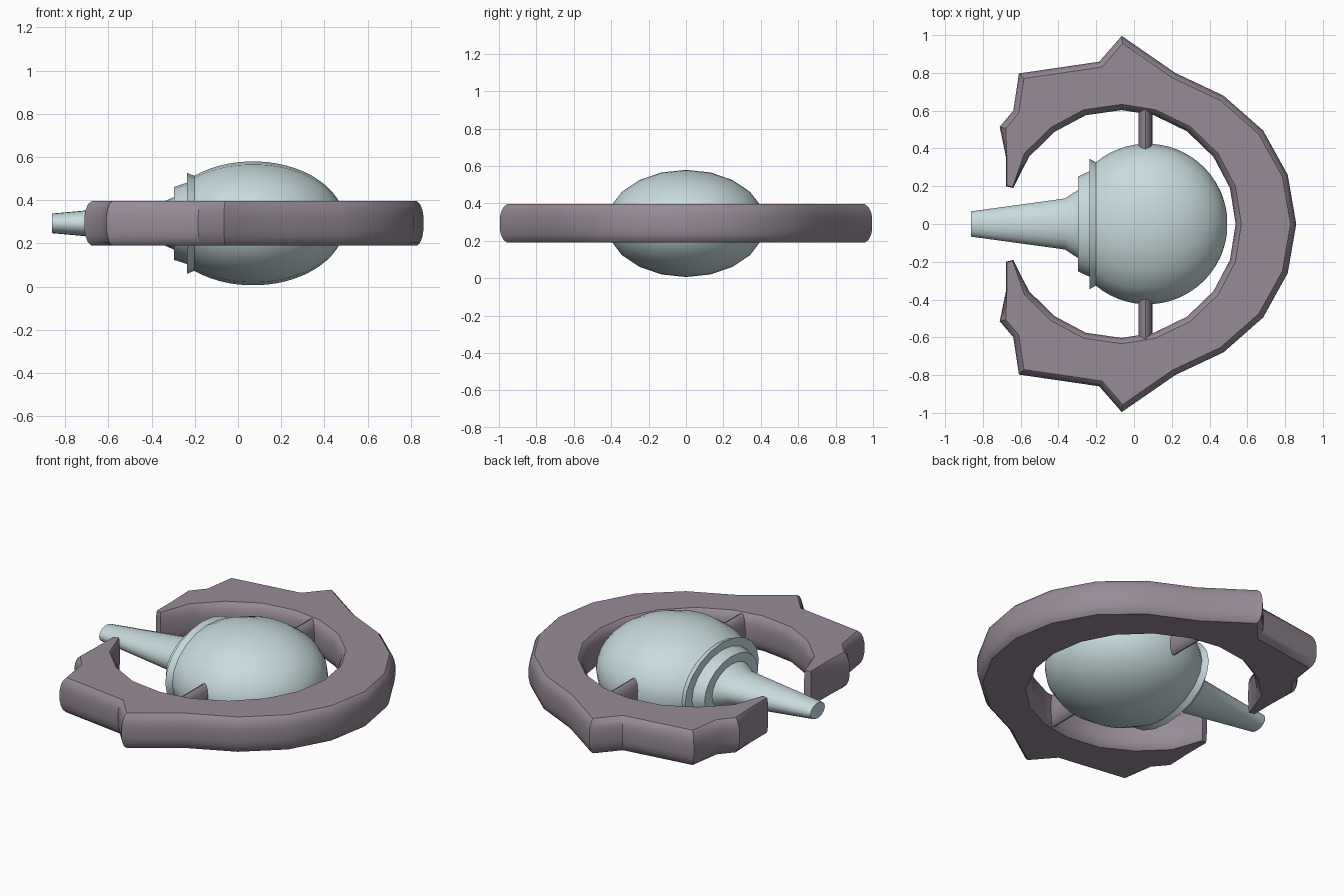
import bpy, bmesh, math
from mathutils import Vector

if "Cube" in bpy.data.objects:
    bpy.data.objects.remove(bpy.data.objects["Cube"])

ZC = 0.293


def material(name, color):
    m = bpy.data.materials.new(name)
    m.diffuse_color = (*color, 1)
    m.use_nodes = True
    m.node_tree.nodes["Principled BSDF"].inputs["Base Color"].default_value = m.diffuse_color
    return m


RING = material("mauve", (0.31, 0.26, 0.31))
BODY = material("pale_teal", (0.58, 0.71, 0.73))


def make(name, verts, faces, mat, angle):
    me = bpy.data.meshes.new(name)
    me.from_pydata(verts, [], faces)
    bm = bmesh.new()
    bm.from_mesh(me)
    bmesh.ops.recalc_face_normals(bm, faces=bm.faces)
    bm.to_mesh(me)
    bm.free()
    ob = bpy.data.objects.new(name, me)
    bpy.context.collection.objects.link(ob)
    me.materials.append(mat)
    bpy.ops.object.select_all(action='DESELECT')
    ob.select_set(True)
    bpy.context.view_layer.objects.active = ob
    bpy.ops.object.shade_smooth_by_angle(angle=math.radians(angle))
    return ob


def loft(name, rings, mat, angle=35):
    n = len(rings[0])
    verts = [v for r in rings for v in r]
    faces = [(i * n + j, i * n + (j + 1) % n, (i + 1) * n + (j + 1) % n, (i + 1) * n + j)
             for i in range(len(rings) - 1) for j in range(n)]
    faces += [tuple(range(n)), tuple(range(len(verts) - n, len(verts)))]
    return make(name, verts, faces, mat, angle)


# Open spiked ring: half outline (mirrored over y), outer edge then inner edge
half = [(0.86, 0), (0.815, 0.26), (0.685, 0.495), (0.475, 0.68), (0.22, 0.80),
        (-0.065, 0.997), (-0.185, 0.86), (-0.61, 0.798), (-0.64, 0.60), (-0.712, 0.515),
        (-0.678, 0.355), (-0.678, 0.20), (-0.64, 0.19), (-0.555, 0.355), (-0.42, 0.487),
        (-0.255, 0.575), (-0.065, 0.602), (0.105, 0.575), (0.28, 0.49), (0.42, 0.355),
        (0.507, 0.19), (0.537, 0)]
tips = {(-0.678, 0.20), (-0.64, 0.19), (-0.678, 0.355)}
outline = [Vector(p) for p in half] + [Vector((x, -y)) for x, y in half[-2:0:-1]]
weights = [0.15 if p in tips else 1 for p in half + half[-2:0:-1]]


def inset(d):
    out = []
    n = len(outline)
    for i, p in enumerate(outline):
        a = (p - outline[i - 1]).normalized()
        b = (outline[(i + 1) % n] - p).normalized()
        na, nb = Vector((-a.y, a.x)), Vector((-b.y, b.x))
        m = (na + nb) / max(1 + na.dot(nb), 0.5)
        out.append(p + m * d * weights[i])
    return out


layers = [(-1, 0.031), (-0.85, 0.016), (-0.6, 0.006), (-0.3, 0.001),
          (0.3, 0.001), (0.6, 0.006), (0.85, 0.016), (1, 0.031)]
loft("spiked_ring", [[(p.x, p.y, ZC + 0.103 * t) for p in inset(d)] for t, d in layers],
     RING, 32)

# Flattened pod with stepped collar and tapering nozzle, turned around the x axis
SIDES = 20
FLAT = 0.675
a0, steps = math.radians(136), 22
profile = [(0.07 + 0.425 * math.cos(a0 * i / steps), 0.425 * math.sin(a0 * i / steps))
           for i in range(1, steps)]
profile += [(-0.235, 0.345), (-0.235, 0.28), (-0.297, 0.25), (-0.297, 0.18),
            (-0.365, 0.135), (-0.862, 0.067)]
loft("pod_with_nozzle",
     [[(x, r * math.sin(2 * math.pi * k / SIDES), ZC + FLAT * r * math.cos(2 * math.pi * k / SIDES))
       for k in range(SIDES)] for x, r in profile], BODY, 32)

# Side struts joining pod and ring
for side, sy in (("left", -1), ("right", 1)):
    loft(side + "_strut",
         [[(0.06 + 0.037 * math.cos(2 * math.pi * k / 16), sy * y,
            ZC + 0.098 * math.sin(2 * math.pi * k / 16)) for k in range(16)]
          for y in (0.36, 0.61)], RING)
